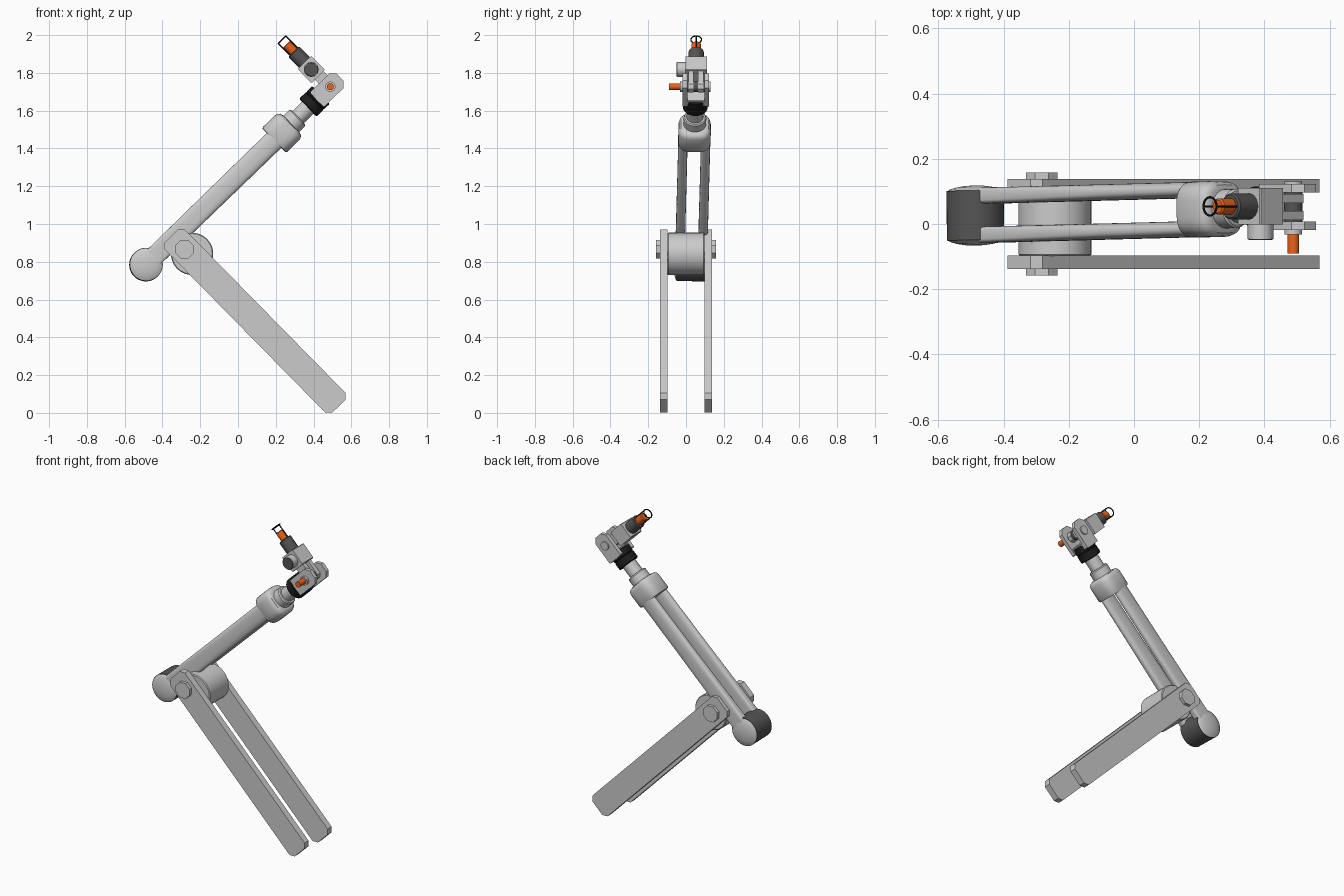
import bpy, bmesh
from math import cos, sin, pi, copysign, radians
from mathutils import Vector as V

if "Cube" in bpy.data.objects:
    bpy.data.objects.remove(bpy.data.objects["Cube"])


def material(name, c):
    m = bpy.data.materials.new(name)
    m.diffuse_color = (*c, 1)
    m.use_nodes = True
    m.node_tree.nodes["Principled BSDF"].inputs["Base Color"].default_value = m.diffuse_color
    return m


BLACK = material("black", (0.012, 0.012, 0.012))
DARK = material("dark_grey", (0.09, 0.09, 0.09))
ORANGE = material("orange", (0.85, 0.12, 0.01))


def loft(name, rings, mat=None, angle=35):
    """Skin a list of equal-length rings of points and cap both ends."""
    bm = bmesh.new()
    vs = [[bm.verts.new(p) for p in r] for r in rings]
    n = len(vs[0])
    for a, b in zip(vs, vs[1:]):
        for i in range(n):
            j = (i + 1) % n
            bm.faces.new((a[i], a[j], b[j], b[i]))
    bm.faces.new(vs[0][::-1])
    bm.faces.new(vs[-1])
    bmesh.ops.recalc_face_normals(bm, faces=bm.faces)
    me = bpy.data.meshes.new(name)
    bm.to_mesh(me)
    bm.free()
    ob = bpy.data.objects.new(name, me)
    bpy.context.collection.objects.link(ob)
    if mat:
        me.materials.append(mat)
    bpy.ops.object.select_all(action='DESELECT')
    ob.select_set(True)
    bpy.context.view_layer.objects.active = ob
    bpy.ops.object.shade_smooth_by_angle(angle=radians(angle))
    return ob


def oval(c, a, b, ra, rb, power=2.0, n=32, turn=0.0):
    """Superellipse ring around c in the plane of a and b."""
    pts = []
    for i in range(n):
        t = 2 * pi * i / n + turn
        f = lambda s: copysign(abs(s) ** (2 / power), s)
        pts.append(c + a * ra * f(cos(t)) + b * rb * f(sin(t)))
    return pts


def lathe(name, o, axis, profile, mat=None, n=32, turn=0.0):
    """Turned part: profile is (distance along axis, radius)."""
    ref = V((0, 1, 0)) if abs(axis.y) < 0.9 else V((1, 0, 0))
    a = axis.cross(ref).normalized()
    b = axis.cross(a).normalized()
    return loft(name, [oval(o + axis * t, a, b, r, r, 2, n, turn) for t, r in profile], mat)


def plate(name, o, u, v, w, u0, u1, hw, c0, c1, w0, w1, mat=None):
    """Flat bar along u with chamfered corners, thick from w0 to w1."""
    pts = [(u0, -hw + c0), (u0, hw - c0), (u0 + c0, hw), (u1 - c1, hw),
           (u1, hw - c1), (u1, -hw + c1), (u1 - c1, -hw), (u0 + c0, -hw)]
    return loft(name, [[o + u * p + v * q + w * t for p, q in pts] for t in (w0, w1)], mat, 20)


Y = V((0, 1, 0))

# Lower arm: two flat bars with chamfered ends, and hub bolts
pivot = V((-0.283, 0, 0.866))
bar_u = V((0.701, 0, -0.713)).normalized()
bar_v = bar_u.cross(Y)
for s, side in ((-1, "front"), (1, "back")):
    plate("lower_bar_" + side, pivot, bar_u, bar_v, Y * s,
          -0.10, 1.165, 0.075, 0.026, 0.026, 0.097, 0.138)
    lathe("hub_bolt_" + side, pivot, Y * s, [(0.13, 0.053), (0.158, 0.053)], None, 8, pi / 8)

# Hub drum between the bars
lathe("hub_drum", V((-0.243, 0, 0.842)), Y,
      [(-0.098, 0.107), (-0.093, 0.112), (0.093, 0.112), (0.098, 0.107)], None, 40)

# Upper arm frame: d along the arm, a sideways, k across
elbow = V((-0.487, 0.026, 0.785))
d = V((0.892, 0.024, 0.865)).normalized()
k = d.cross(Y).normalized()
a = k.cross(d).normalized()

# Elbow drum with domed caps
lathe("elbow_drum", elbow, a, [(-0.076, 0.088), (0.076, 0.088)], DARK, 40)
for s, side in ((-1, "front"), (1, "back")):
    lathe("elbow_cap_" + side, elbow, a * s,
          [(0.074, 0.088), (0.081, 0.076), (0.087, 0.056), (0.091, 0.03), (0.092, 0.008)], None, 40)

# Twin struts: squarish at the elbow, oval at the sleeve
for s, side in ((-1, "front"), (1, "back")):
    c = elbow + a * 0.06 * s
    loft("strut_" + side, [oval(c + d * t, k, a, rk, 0.025, p)
                           for t, rk, p in ((0, 0.052, 7), (0.3, 0.053, 4),
                                            (0.6, 0.054, 2.7), (0.98, 0.055, 2.2))])

# Sleeve, neck, wrist tube and black ring
loft("sleeve", [oval(elbow + d * t, k, a, 0.092 * f, 0.086 * f, 3.2, 48)
                for t, f in ((0.945, 0.95), (0.953, 1), (1.04, 1), (1.055, 0.96),
                             (1.066, 0.86), (1.07, 0.7))])
lathe("neck", elbow, d, [(1.05, 0.06), (1.115, 0.06), (1.122, 0.054)])
lathe("wrist_tube", elbow, d, [(1.1, 0.044), (1.21, 0.044)])
lathe("wrist_ring", elbow, d,
      [(1.194, 0.06), (1.198, 0.066), (1.24, 0.066), (1.243, 0.063), (1.247, 0.063),
       (1.25, 0.066), (1.286, 0.066), (1.29, 0.06)], BLACK)

# Wrist fork with cross barrel and orange pin
wrist = V((0.489, 0.052, 1.727))
wd = V((d.x, 0, d.z)).normalized()
wk = wd.cross(Y)
for s, side in ((-1, "front"), (1, "back")):
    plate("fork_cheek_" + side, wrist, wd, wk, Y * s, -0.10, 0.072, 0.054, 0.005, 0.028, 0.045, 0.07)
plate("fork_base", wrist, wd, wk, Y, -0.10, -0.058, 0.05, 0.005, 0.005, -0.06, 0.06)
lathe("fork_barrel", wrist, Y, [(-0.05, 0.028), (0.05, 0.028)], DARK)
lathe("pin_collar", wrist, Y, [(-0.084, 0.027), (-0.06, 0.027)])
lathe("pin_cap", wrist, Y, [(0.06, 0.027), (0.078, 0.027)])
lathe("pin", wrist, Y, [(-0.143, 0.018), (-0.07, 0.018)], ORANGE)

# Tool head: tongue, block and side knob
head = V((0.388, 0.054, 1.818))
e = V((-0.7, 0, 0.714)).normalized()
ek = e.cross(Y)
for s, side in ((-1, "front"), (1, "back")):
    plate("tongue_" + side, wrist, e, ek, Y * s, -0.03, 0.12, 0.032, 0.018, 0.002, 0.012, 0.04)
plate("head_block", head, e, ek, Y, -0.052, 0.052, 0.05, 0.004, 0.004, -0.056, 0.056)
lathe("side_knob", head, Y, [(-0.1, 0.04), (-0.05, 0.04)], None, 12)
lathe("side_knob_face", head, Y, [(-0.103, 0.036), (-0.099, 0.038)], DARK, 12)

# Nozzle: dark barrel and orange tip
lathe("nozzle_barrel", head, e, [(0.045, 0.04), (0.128, 0.04), (0.133, 0.035)], DARK)
lathe("nozzle_tip", head, e, [(0.12, 0.025), (0.183, 0.025), (0.188, 0.02)], ORANGE)

# Wire guard: end ring and two rods
centre = head + e * 0.221
rings = []
for i in range(33):
    t = 2 * pi * i / 32
    r = ek * cos(t) + Y * sin(t)
    rings.append(oval(centre + r * 0.028, r, e, 0.0035, 0.0035, 2, 8))
loft("guard_ring", rings, BLACK)
for s, side in ((-1, "left"), (1, "right")):
    lathe("guard_rod_" + side, head + ek * 0.028 * s, e, [(0.125, 0.0035), (0.221, 0.0035)], BLACK, 8)
